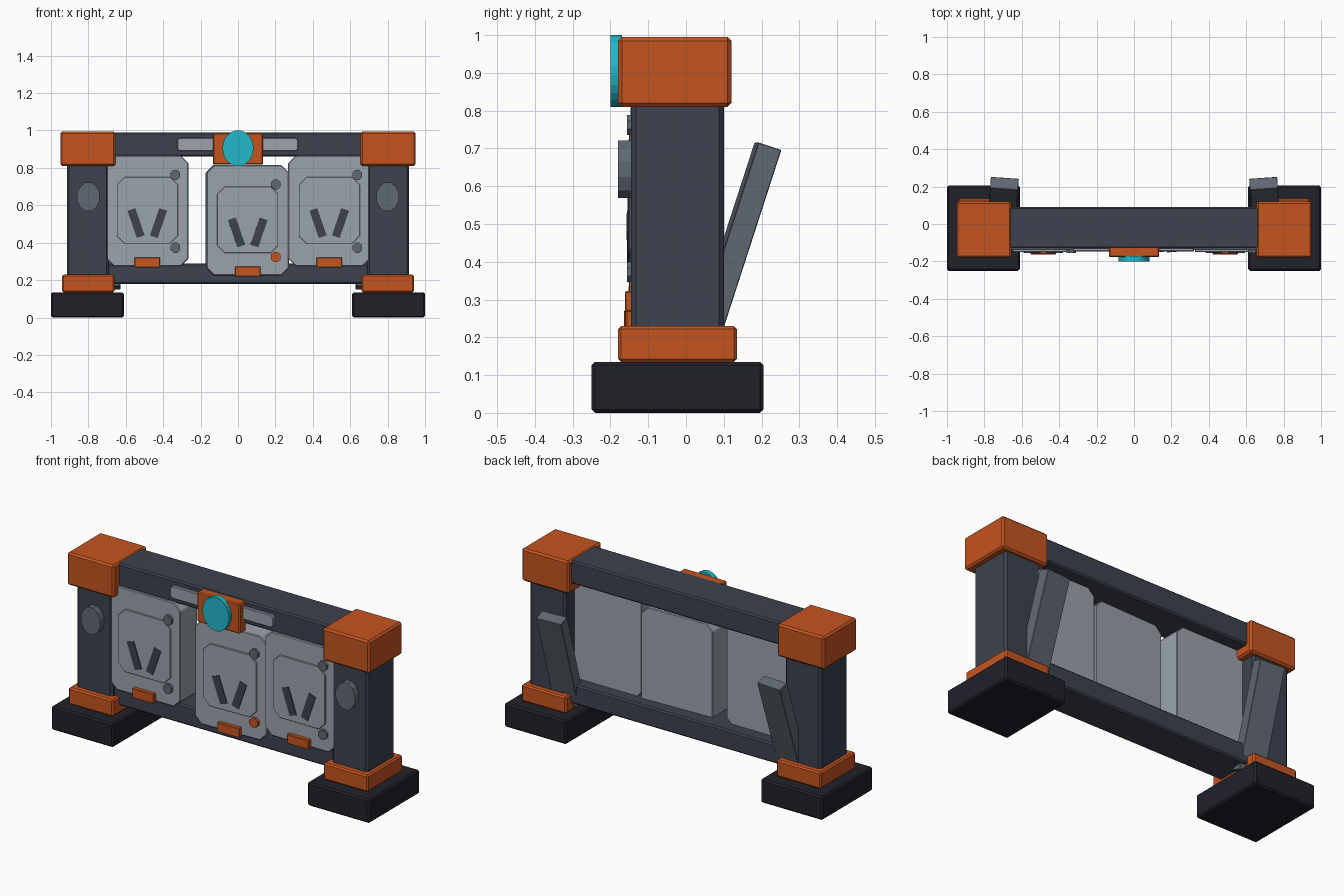
import bpy
import math
from mathutils import Matrix, Vector

cube = bpy.data.objects.get("Cube")
if cube:
    bpy.data.objects.remove(cube, do_unlink=True)


def material(name, r, g, b):
    m = bpy.data.materials.new(name)
    m.use_nodes = True
    m.diffuse_color = (r, g, b, 1)
    m.node_tree.nodes["Principled BSDF"].inputs["Base Color"].default_value = (r, g, b, 1)
    return m


ORANGE = material("orange", 0.56, 0.09, 0.014)
SLATE = material("dark slate", 0.046, 0.054, 0.078)
BLACK = material("near black", 0.015, 0.015, 0.023)
LIGHT = material("light grey", 0.33, 0.37, 0.42)
GREY = material("mid grey", 0.12, 0.14, 0.17)
CYAN = material("cyan", 0.016, 0.48, 0.59)


def prism(name, outline, y0, y1, mat, bevel=0.0, place=None):
    """Extrude an x-z outline from y0 (front) to y1 (back)."""
    n = len(outline)
    verts = [(x, y, z) for y in (y0, y1) for x, z in outline]
    faces = [list(range(n)), list(range(2 * n - 1, n - 1, -1))]
    faces += [[i, n + i, n + (i + 1) % n, (i + 1) % n] for i in range(n)]
    mesh = bpy.data.meshes.new(name)
    mesh.from_pydata(verts, [], faces)
    mesh.materials.append(mat)
    obj = bpy.data.objects.new(name, mesh)
    bpy.context.collection.objects.link(obj)
    if place:
        obj.matrix_world = place
    if bevel:
        mod = obj.modifiers.new("edge bevel", "BEVEL")
        mod.width = bevel
        mod.segments = 1
    return obj


def rect(x0, x1, z0, z1, cut=0.0):
    """Rectangle outline, optionally with chamfered corners."""
    if not cut:
        return [(x0, z0), (x1, z0), (x1, z1), (x0, z1)]
    return [(x0 + cut, z0), (x1 - cut, z0), (x1, z0 + cut), (x1, z1 - cut),
            (x1 - cut, z1), (x0 + cut, z1), (x0, z1 - cut), (x0, z0 + cut)]


def oval(x, z, rx, rz, sides):
    steps = [(i + 0.5) * math.tau / sides for i in range(sides)]
    return [(x + rx * math.cos(a), z + rz * math.sin(a)) for a in steps]


def box(name, x0, x1, y0, y1, z0, z1, mat, bevel=0.008, place=None):
    return prism(name, rect(x0, x1, z0, z1), y0, y1, mat, bevel, place)


# End towers, one on each side
for side, s in (("left", 1), ("right", -1)):
    def tower(part, x0, x1, *rest):
        a, b = sorted((s * x0, s * x1))
        box(side + "_" + part, a, b, *rest)

    tower("foot", 0.61, 1.0, -0.25, 0.205, 0.0, 0.135, BLACK, 0.009)
    tower("lower_collar", 0.66, 0.94, -0.18, 0.135, 0.135, 0.23, ORANGE)
    tower("post", 0.69, 0.915, -0.145, 0.10, 0.20, 0.85, SLATE, 0.012)
    tower("corner_cap", 0.655, 0.95, -0.18, 0.12, 0.81, 0.995, ORANGE, 0.01)
    prism(side + "_post_disc", oval(s * 0.80, 0.645, 0.062, 0.079, 12), -0.18, -0.14, GREY)
    # Leaning brace behind the post
    lean = (Matrix.Translation((s * 0.705, 0.04, 0.16))
            @ Matrix.Rotation(math.radians(4 * s), 4, "Z")
            @ Matrix.Rotation(math.radians(-18), 4, "X"))
    box(side + "_rear_brace", -0.075, 0.075, -0.032, 0.032, 0.0, 0.574, GREY, 0.002, lean)

# Cross beams
box("top_beam", -0.67, 0.67, -0.13, 0.09, 0.86, 0.99, SLATE)
box("bottom_beam", -0.70, 0.70, -0.122, 0.09, 0.18, 0.29, SLATE)

# Socket modules, built around their own centre
modules = (("right", -0.485, 0.57, 0, LIGHT and GREY),
           ("middle", 0.047, 0.52, 2, ORANGE),
           ("left", 0.488, 0.57, 0, GREY))
for label, cx, cz, turn, low_bolt in modules:
    place = Matrix.Translation((cx, 0, cz)) @ Matrix.Rotation(math.radians(turn), 4, "Z")
    name = label + "_module_"
    prism(name + "body", rect(-0.22, 0.22, -0.295, 0.295, 0.04), -0.14, 0.015, LIGHT, 0.004, place)
    prism(name + "face", rect(-0.163, 0.163, -0.175, 0.18, 0.04), -0.149, -0.135, LIGHT, 0.002, place)
    for tag, s in (("a", -1), ("b", 1)):
        slot = (place @ Matrix.Translation((s * 0.06, 0, -0.065))
                @ Matrix.Rotation(math.radians(19 * s), 4, "Y"))
        prism(name + "slot_" + tag, rect(-0.022, 0.022, -0.077, 0.077), -0.154, -0.146, SLATE, 0, slot)
    for tag, z, mat in (("upper", 0.192, GREY), ("lower", -0.197, low_bolt)):
        prism(name + tag + "_bolt", oval(0.15, z, 0.028, 0.029, 8), -0.156, -0.135, mat)\
            .matrix_world = place
    box(name + "latch", -0.068, 0.068, -0.162, -0.13, -0.302, -0.248, ORANGE, 0.003, place)

# Indicator on the top beam
prism("light_strip", rect(-0.325, 0.322, 0.89, 0.96, 0.012), -0.146, -0.12, LIGHT, 0.003)
box("indicator_plate", -0.134, 0.134, -0.177, -0.12, 0.817, 0.987, ORANGE, 0.006)
prism("indicator_disc", oval(0, 0.905, 0.083, 0.096, 24), -0.2, -0.17, CYAN)
